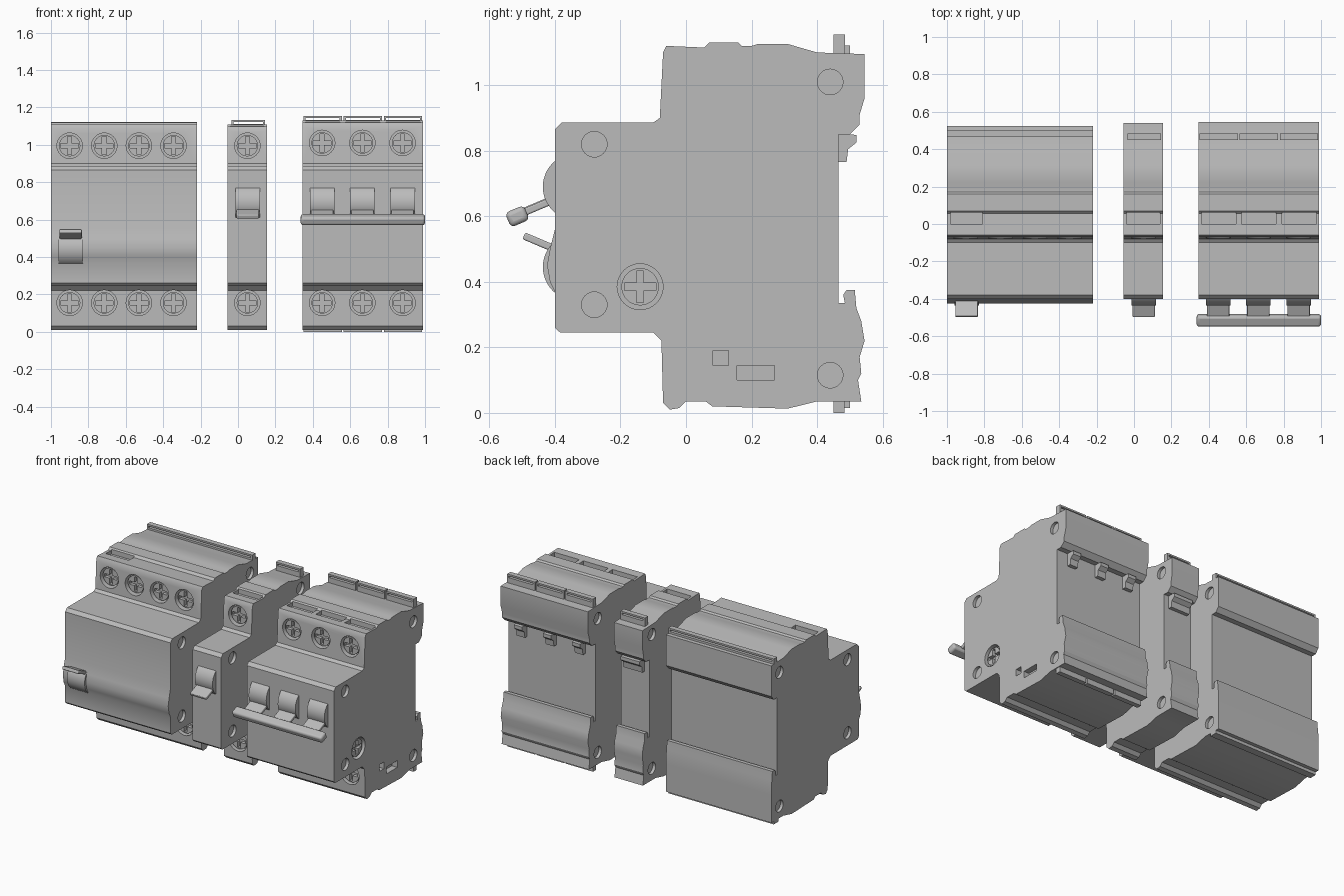
import bpy
import bmesh
from math import cos, sin, pi, radians
from mathutils import Matrix, Vector

default_cube = bpy.data.objects.get("Cube")
if default_cube:
    bpy.data.objects.remove(default_cube, do_unlink=True)

# One plain plastic colour for everything
plastic = bpy.data.materials.new("light grey plastic")
plastic.use_nodes = True
plastic.diffuse_color = (0.5, 0.5, 0.5, 1)
shader = next(n for n in plastic.node_tree.nodes if n.type == 'BSDF_PRINCIPLED')
shader.inputs["Base Color"].default_value = plastic.diffuse_color

parts = []


def add_prism(bm, outline, axis, start, end):
    """Extrude a 2D outline along the named axis."""
    def place(a, b, t):
        return {'x': (t, a, b), 'y': (a, t, b), 'z': (a, b, t)}[axis]
    low = [bm.verts.new(place(a, b, start)) for a, b in outline]
    high = [bm.verts.new(place(a, b, end)) for a, b in outline]
    count = len(outline)
    bm.faces.new(low)
    bm.faces.new(high[::-1])
    for i in range(count):
        j = (i + 1) % count
        bm.faces.new((low[i], high[i], high[j], low[j]))


def make(name, pieces, keep=True):
    """Make one object out of several (outline, axis, start, end) prisms."""
    bm = bmesh.new()
    for piece in pieces:
        add_prism(bm, *piece)
    bmesh.ops.recalc_face_normals(bm, faces=bm.faces)
    mesh = bpy.data.meshes.new(name)
    bm.to_mesh(mesh)
    bm.free()
    mesh.materials.append(plastic)
    obj = bpy.data.objects.new(name, mesh)
    bpy.context.collection.objects.link(obj)
    if keep:
        parts.append(obj)
    return obj


def cut(obj, pieces):
    """Subtract prisms from an object and bake the result."""
    cutter = make("cutter", pieces, keep=False)
    cutter.hide_render = True
    mod = obj.modifiers.new("recesses", 'BOOLEAN')
    mod.operation = 'DIFFERENCE'
    mod.solver = 'EXACT'
    mod.object = cutter
    graph = bpy.context.evaluated_depsgraph_get()
    baked = bpy.data.meshes.new_from_object(obj.evaluated_get(graph))
    obj.modifiers.clear()
    obj.data = baked
    bpy.data.objects.remove(cutter, do_unlink=True)


def circle(a, b, r, sides=32):
    return [(a + r * cos(2 * pi * i / sides), b + r * sin(2 * pi * i / sides))
            for i in range(sides)]


def rect(a0, a1, b0, b1):
    return [(a0, b0), (a1, b0), (a1, b1), (a0, b1)]


def slab(a, b, length, thick, angle):
    """Tilted rectangle centred on a, b."""
    turn = Matrix.Rotation(radians(angle), 2)
    return [tuple(turn @ Vector(p) + Vector((a, b))) for p in
            rect(-length / 2, length / 2, -thick / 2, thick / 2)]


def cross(a, b, arm, w):
    pts = [(arm, -w), (arm, w), (w, w)]
    out = []
    for k in range(4):
        turn = Matrix.Rotation(k * pi / 2, 2)
        out += [tuple(turn @ Vector(p) + Vector((a, b))) for p in pts]
    return out


def screw(name, a, b, axis, face, inward):
    """Slotted screw head sitting in a round well."""
    head = make(name, [(circle(a, b, 0.057), axis, face + inward * 0.012, face + inward * 0.06)])
    cut(head, [(cross(a, b, 0.048, 0.011), axis, face - inward * 0.01, face + inward * 0.035)])


def bevel(obj, width):
    mod = obj.modifiers.new("rounding", 'BEVEL')
    mod.width = width
    mod.segments = 3


# Side outline of the housings: front, top, back with rail channel, underside
FRONT = [(-.4, .26), (-.4, .865), (-.38, .886)]
BULGED_FRONT = [(-.4, .26), (-.4, .37), (-.415, .4), (-.424, .45), (-.415, .5),
                (-.4, .56), (-.4, .865), (-.38, .886)]
TOP = [(-.1, .886), (-.08, .9), (-.07, 1.1), (-.06, 1.12), (.055, 1.115), (.07, 1.13),
       (.16, 1.13), (.17, 1.12), (.2, 1.12), (.22, 1.126), (.31, 1.126), (.4, 1.1), (.545, 1.095)]
BACK = [(.545, .96), (.53, .91), (.53, .88), (.5, .85), (.465, .85), (.465, .335), (.485, .335),
        (.48, .36), (.49, .375), (.515, .375), (.52, .32), (.535, .28), (.545, .22),
        (.53, .17), (.535, .12), (.525, .1), (.535, .035)]
UNDER = [(.4, .035), (.31, .013), (.08, .02), (.06, .035), (0, .035),
         (-.02, .015), (-.05, .01), (-.07, .03), (-.075, .22), (-.1, .245), (-.385, .246)]
HOLES = [(-.28, .82), (-.28, .33), (.44, 1.01), (.44, .115)]
STEP = -0.072


def housing(name, x0, x1, front, drop, back_shift, screw_xs, screw_z, slots):
    """Body with screw wells, side dimples and top slots."""
    top = [(y, z - drop if z > 1 else z) for y, z in TOP]
    outline = [(min(y, .545 - back_shift), z) for y, z in front + top + BACK + UNDER]
    body = make(name + "_housing", [(outline, 'x', x0, x1)])
    recesses = [(circle(x, z, .068), 'y', STEP - .03, STEP + .05)
                for x in screw_xs for z in (screw_z, .155)]
    for y, z in HOLES:
        recesses += [(circle(y, z, .039), 'x', x0 - .02, x0 + .02),
                     (circle(y, z, .039), 'x', x1 - .02, x1 + .02)]
    recesses += [(rect(a, b, 0, .062), 'z', 1.09 - drop, 1.2) for a, b in slots]
    cut(body, recesses)
    for i, x in enumerate(screw_xs):
        screw(f"{name}_upper_screw_{i}", x, screw_z, 'y', STEP, 1)
        screw(f"{name}_lower_screw_{i}", x, .155, 'y', STEP, 1)
    return body


def label_rail(name, x0, x1, y, base, top):
    """Raised strip with a thin gap below its top bar."""
    gap = top - .022
    make(name, [(rect(x0, x1, y, y + .035), 'z', base, gap),
                (rect(x0, x1, y, y + .035), 'z', top - .011, top)]
         + [(rect(x, x + .012, y, y + .035), 'z', gap, top - .011)
            for x in (x0, x1 - .012)])


def toggle(name, x, z, lever_z, tilt):
    """Rocking drum with a flat lever."""
    make(name + "_drum", [(circle(-.335, z, .102, 48), 'x', x - .065, x + .065)])
    lever = make(name + "_lever", [(slab(-.435, lever_z, .13, .022, tilt), 'x', x - .06, x + .06)])
    bevel(lever, .005)


# Wide unit
wide_screws = [-.9 + i * .185 for i in range(4)]
housing("wide", -1, -.22, BULGED_FRONT, .01, .02, wide_screws, .995, [(-.98, -.81)])
toggle("wide", -.895, .445, .515, -23)
label_rail("wide_label_rail", -1, -.22, .465, 1.07, 1.122)
make("wide_rear_foot", [(rect(-1, -.22, .45, .5), 'z', .015, .05)])

# Narrow unit
housing("narrow", -.055, .155, FRONT, .022, .005, [.05], .995, [(-.04, .14)])
toggle("narrow", .052, .69, .64, 23)
label_rail("narrow_label_rail", -.035, .145, .45, 1.06, 1.132)
hook = [(.46, .765), (.49, .765), (.495, .805), (.52, .825), (.52, .848), (.46, .855)]
make("narrow_rail_hook", [(hook, 'x', -.02, .12)])

# Triple unit
poles = [.45, .665, .88]
triple = housing("triple", .345, .99, FRONT, 0, 0, poles, 1.01,
                 [(x - .09, x + .095) for x in poles])
cut(triple, [(circle(-.14, .385, .07), 'x', .95, 1.05),
             (rect(.083, .13, .145, .19), 'x', .95, 1.05),
             (rect(.155, .27, .1, .145), 'x', .95, 1.05)])
screw("triple_side_screw", -.14, .385, 'x', .99, -1)
for i, x in enumerate(poles):
    toggle(f"triple_{i}", x, .69, .637, 23)
    label_rail(f"triple_label_rail_{i}", x - .1, x + .105, .45, 1.08, 1.155)
    make(f"triple_bottom_rail_{i}", [(rect(x - .1, x + .105, .45, .483), 'z', 0, .05)])
    make(f"triple_rail_hook_{i}", [(hook, 'x', x - .03, x + .03)])
tie_bar = make("triple_tie_bar", [(slab(-.515, .6, .062, .048, 23), 'x', .335, 1)])
bevel(tie_bar, .014)

# Smooth curved walls, keep corners sharp
bpy.ops.object.select_all(action='DESELECT')
for obj in parts:
    obj.select_set(True)
bpy.context.view_layer.objects.active = parts[0]
bpy.ops.object.shade_smooth_by_angle(angle=radians(30))
